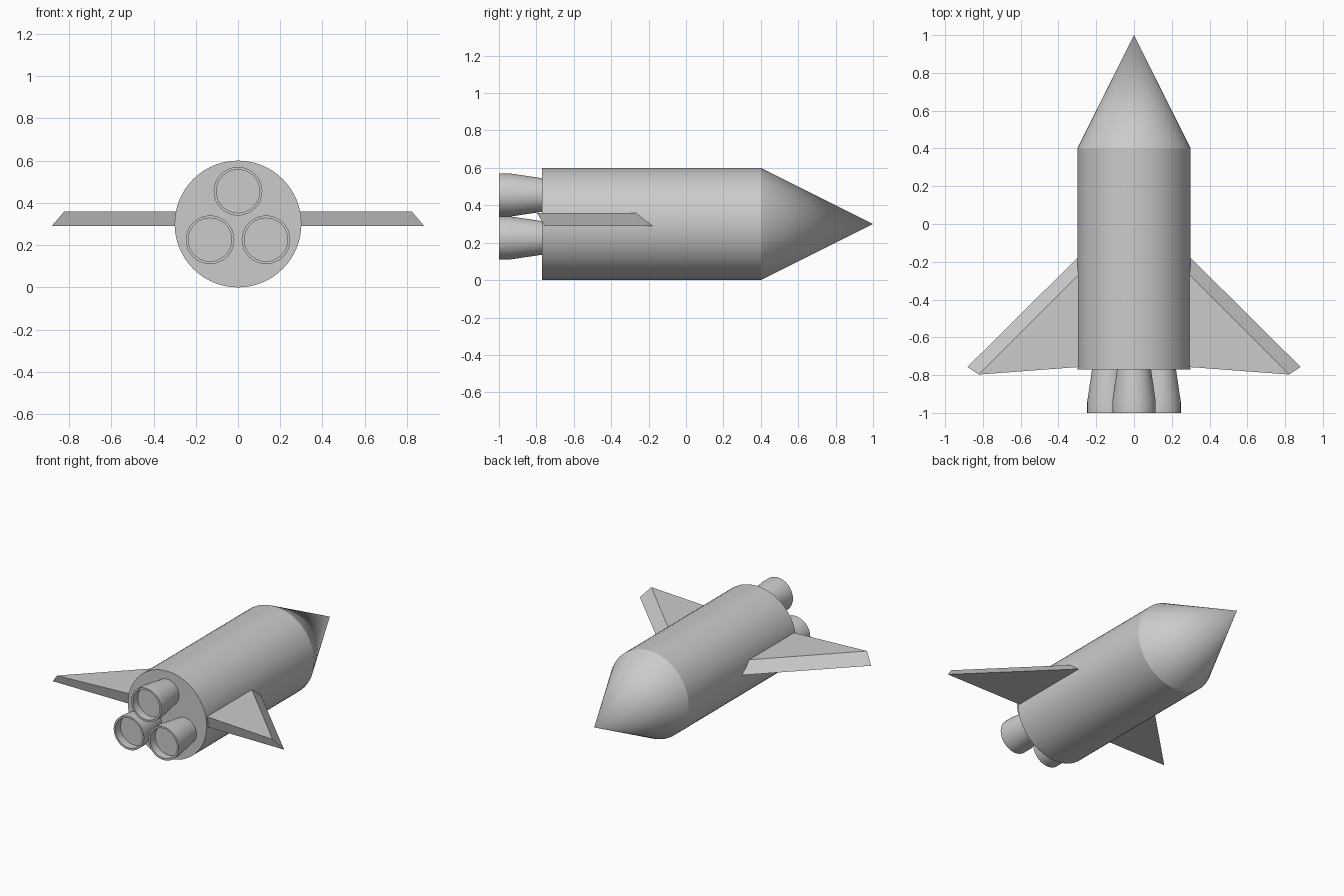
import bpy, bmesh, math
from mathutils import Matrix

if "Cube" in bpy.data.objects:
    bpy.data.objects.remove(bpy.data.objects["Cube"])


def finish(bm, name, smooth_deg=None):
    bmesh.ops.recalc_face_normals(bm, faces=bm.faces)
    mesh = bpy.data.meshes.new(name)
    bm.to_mesh(mesh)
    bm.free()
    obj = bpy.data.objects.new(name, mesh)
    bpy.context.collection.objects.link(obj)
    if smooth_deg:
        bpy.ops.object.select_all(action='DESELECT')
        obj.select_set(True)
        bpy.context.view_layer.objects.active = obj
        bpy.ops.object.shade_smooth_by_angle(angle=math.radians(smooth_deg))
    return obj


def lathe(name, profile, x, z, steps=64):
    """Turn a (radius, y) profile around an axis parallel to y."""
    bm = bmesh.new()
    pts = [bm.verts.new((r, y, 0)) for r, y in profile]
    edges = [bm.edges.new(pair) for pair in zip(pts, pts[1:])]
    bmesh.ops.spin(bm, geom=pts + edges, cent=(0, 0, 0), axis=(0, 1, 0),
                   angle=math.tau, steps=steps)
    bmesh.ops.remove_doubles(bm, verts=bm.verts, dist=1e-5)
    bmesh.ops.transform(bm, matrix=Matrix.Translation((x, 0, z)), verts=bm.verts)
    return finish(bm, name, 20)


# Fuselage with conical nose and flat tail
lathe("fuselage", [(0, -0.77), (0.3, -0.77), (0.3, 0.4), (0, 1.0)], 0, 0.3)

# Three flared engine nozzles with recessed mouths
nozzle = [(0, -0.75), (0.088, -0.75), (0.09, -0.77), (0.115, -0.94),
          (0.115, -1.0), (0.102, -1.0), (0.102, -0.945), (0, -0.945)]
for i in range(3):
    a = math.radians(90 + 120 * i)
    lathe(f"nozzle_{i + 1}", nozzle, 0.153 * math.cos(a), 0.302 + 0.153 * math.sin(a), 48)

# Delta wings with a chamfered leading edge, mirrored to both sides
bm = bmesh.new()
low = [bm.verts.new((x, y, 0.29)) for x, y in
       [(0.25, -0.13), (0.882, -0.757), (0.25, -0.757)]]
top = [bm.verts.new((x, y, 0.36)) for x, y in
       [(0.25, -0.225), (0.822, -0.797), (0.25, -0.754)]]
bm.faces.new(low)
bm.faces.new(top)
for i in range(3):
    j = (i + 1) % 3
    bm.faces.new((low[i], low[j], top[j], top[i]))
wings = finish(bm, "wings")
wings.modifiers.new("mirror", 'MIRROR').use_axis[0] = True
